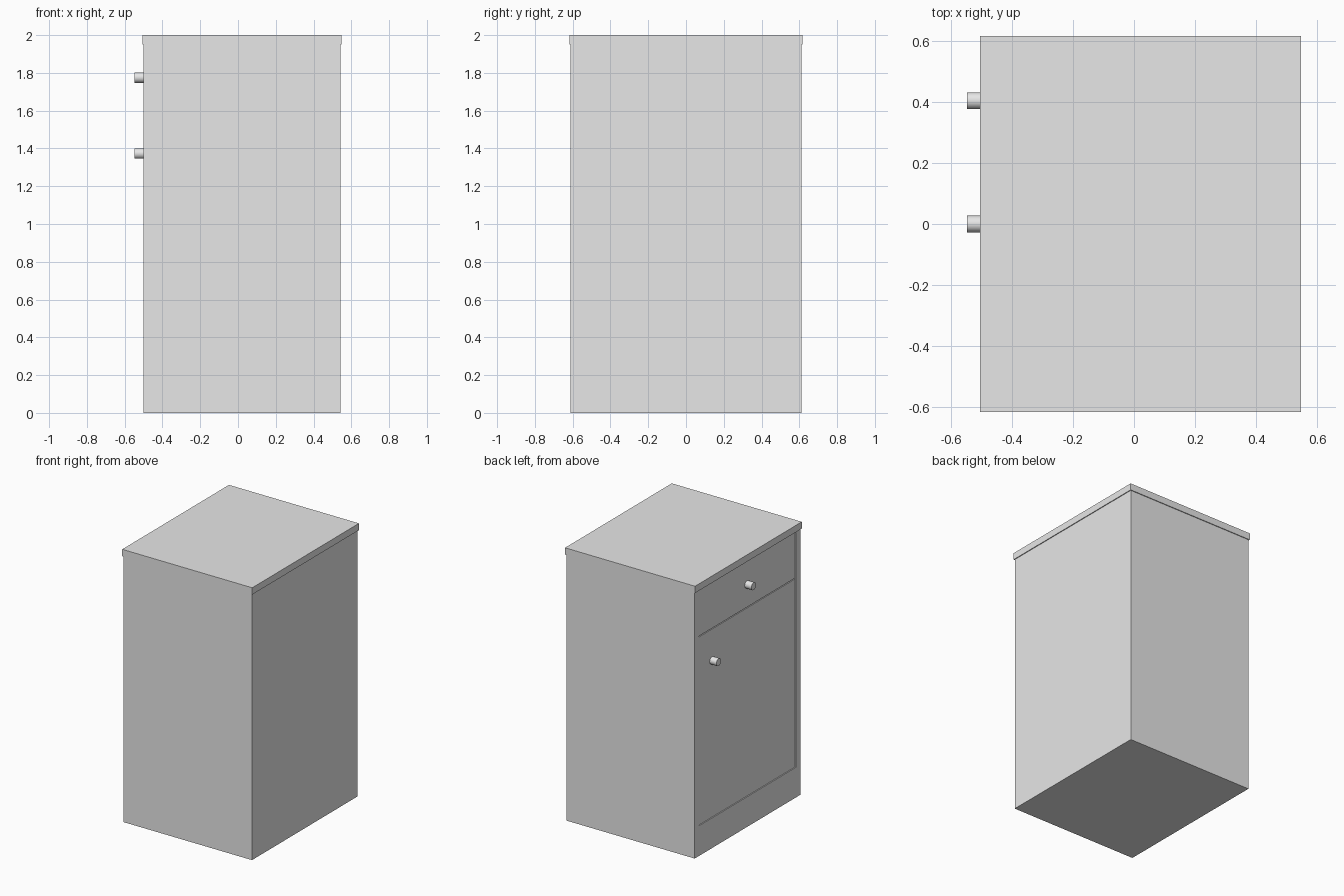
import bpy, bmesh, math
from mathutils import Vector, Matrix

cube = bpy.data.objects.get("Cube")
if cube:
    bpy.data.objects.remove(cube, do_unlink=True)

GREY = (0.8, 0.8, 0.8, 1.0)
mat = bpy.data.materials.new("light grey")
mat.diffuse_color = GREY
mat.use_nodes = True
mat.node_tree.nodes["Principled BSDF"].inputs["Base Color"].default_value = GREY


def finish(name, bm):
    bmesh.ops.recalc_face_normals(bm, faces=bm.faces)
    mesh = bpy.data.meshes.new(name)
    bm.to_mesh(mesh)
    bm.free()
    mesh.materials.append(mat)
    obj = bpy.data.objects.new(name, mesh)
    bpy.context.collection.objects.link(obj)
    return obj


def box_mesh(lo, hi):
    lo, hi = Vector(lo), Vector(hi)
    bm = bmesh.new()
    bmesh.ops.create_cube(bm, size=1.0)
    for v in bm.verts:
        v.co = Vector([(lo[i] + hi[i]) / 2 + v.co[i] * (hi[i] - lo[i]) for i in range(3)])
    return bm


def knob(name, y, z):
    bm = bmesh.new()
    x0, x1 = -0.549, -0.485
    bmesh.ops.create_cone(bm, cap_ends=True, segments=32, radius1=0.0275, radius2=0.0275,
                          depth=x1 - x0,
                          matrix=Matrix.Translation(((x0 + x1) / 2, y, z))
                          @ Matrix.Rotation(math.pi / 2, 4, 'Y'))
    obj = finish(name, bm)
    bpy.ops.object.select_all(action='DESELECT')
    obj.select_set(True)
    bpy.context.view_layer.objects.active = obj
    bpy.ops.object.shade_smooth_by_angle(angle=math.radians(35))


# Sizes
FRONT = -0.499          # face that carries the drawer and door
HALF_W = 0.561          # half width of the opening
Z0, Z1 = 0.221, 1.945   # opening bottom and top
SPLIT = 1.605           # line between door and drawer
GAP = 0.003

# Carcass with a shallow pocket in its door side
bm = box_mesh((FRONT, -0.612, 0.0), (0.542, 0.612, 1.95))
bm.normal_update()
face = min(bm.faces, key=lambda f: f.calc_center_median().x)
for depth in (0.0, 0.02):
    bmesh.ops.inset_region(bm, faces=[face], thickness=0.001)
    for v in face.verts:
        v.co = (FRONT + depth,
                math.copysign(HALF_W, v.co.y),
                Z1 if v.co.z > 1.0 else Z0)
finish("carcass", bm)

# Worktop
finish("worktop", box_mesh((-0.506, -0.618, 1.95), (0.548, 0.618, 2.0)))

# Drawer front and door, set just behind the frame
for name, lo, hi in (("door", Z0 + GAP, SPLIT - GAP),
                     ("drawer_front", SPLIT + GAP, Z1 - GAP)):
    finish(name, box_mesh((FRONT + 0.004, -HALF_W + GAP, lo),
                          (FRONT + 0.02, HALF_W - GAP, hi)))

# Round knobs
knob("drawer_knob", 0.0, 1.775)
knob("door_knob", 0.405, 1.373)
